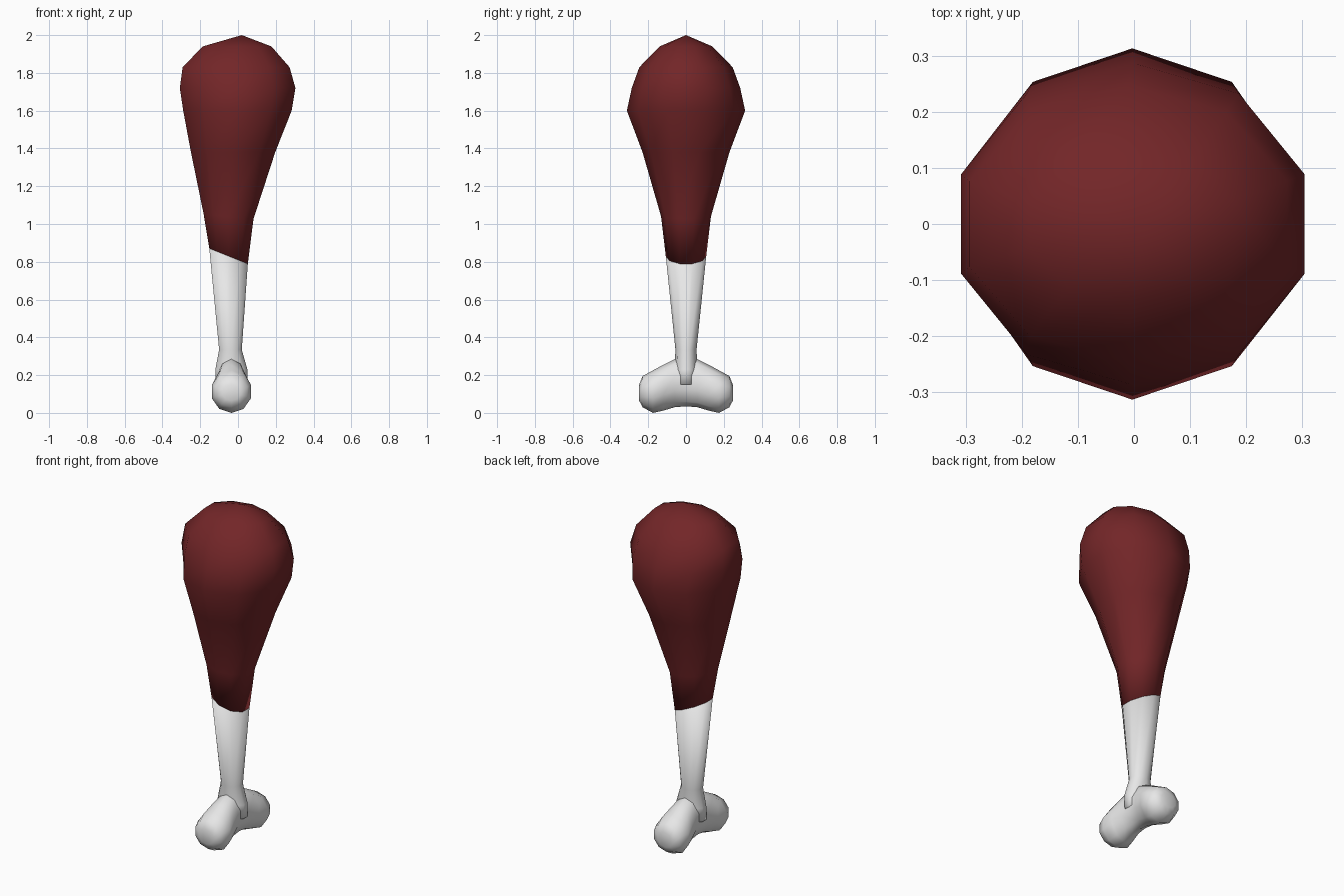
import bpy, bmesh, math

if "Cube" in bpy.data.objects:
    bpy.data.objects.remove(bpy.data.objects["Cube"])


def material(name, rgb):
    m = bpy.data.materials.new(name)
    m.diffuse_color = (*rgb, 1)
    m.use_nodes = True
    m.node_tree.nodes["Principled BSDF"].inputs["Base Color"].default_value = m.diffuse_color
    return m


meat_red = material("meat red", (0.17, 0.019, 0.021))
bone_white = material("bone white", (0.8, 0.8, 0.8))


def loft(name, rings, mat, tip=None):
    """Skin a list of equal-length point rings; optional apex on the last ring."""
    bm = bmesh.new()
    loops = [[bm.verts.new(p) for p in r] for r in rings]
    n = len(loops[0])
    for a, b in zip(loops, loops[1:]):
        for i in range(n):
            j = (i + 1) % n
            bm.faces.new((a[i], a[j], b[j], b[i]))
    if tip:
        t = bm.verts.new(tip)
        for i in range(n):
            bm.faces.new((loops[-1][i], loops[-1][(i + 1) % n], t))
    else:
        bm.faces.new(loops[-1])
    bm.faces.new(loops[0][::-1])
    bmesh.ops.recalc_face_normals(bm, faces=bm.faces)
    me = bpy.data.meshes.new(name)
    bm.to_mesh(me)
    bm.free()
    me.materials.append(mat)
    for p in me.polygons:
        p.use_smooth = True
    ob = bpy.data.objects.new(name, me)
    bpy.context.collection.objects.link(ob)
    return ob


def level_ring(z, cx, rx, ry, tilt=0.0):
    """Ten-sided ring around the leg, its height sloping along x."""
    pts = []
    for i in range(10):
        a = math.radians(18 + 36 * i)
        dx = rx * math.cos(a) / math.cos(math.radians(18))
        pts.append((cx + dx, ry * math.sin(a), z + tilt * dx))
    return pts


# Meat: pear-shaped body with a sloping lower edge
meat_rings = [(0.83, -0.05, 0.102, 0.107, -0.4), (1.04, -0.05, 0.132, 0.132, -0.1),
              (1.38, -0.026, 0.223, 0.23), (1.6, -0.003, 0.287, 0.313),
              (1.72, -0.002, 0.306, 0.287), (1.83, -0.01, 0.283, 0.247),
              (1.94, -0.005, 0.182, 0.14)]
loft("meat", [level_ring(*r) for r in meat_rings], meat_red, tip=(0.02, 0, 2.0))

# Bone shaft: meets the meat edge and flares into the knuckle
shaft_rings = [(0.15, -0.035, 0.085, 0.06), (0.23, -0.035, 0.085, 0.06),
               (0.335, -0.04, 0.06, 0.056), (0.83, -0.05, 0.102, 0.107, -0.4)]
loft("bone_shaft", [level_ring(*r) for r in shaft_rings], bone_white)

# Knuckle: two rounded lobes, lofted along y and mirrored
half = [(0.0, 0.035, 0.285, 0.07), (0.06, 0.03, 0.285, 0.077),
        (0.12, 0.012, 0.255, 0.092), (0.175, 0.0, 0.225, 0.105),
        (0.23, 0.03, 0.195, 0.085), (0.248, 0.065, 0.15, 0.048)]
sections = [(-y, lo, hi, rx) for y, lo, hi, rx in half[:0:-1]] + half
knuckle = []
for y, lo, hi, rx in sections:
    knuckle.append([(-0.035 + rx * math.cos(math.radians(36 * i + 18)) * 1.04, y,
                     (lo + hi) / 2 + (hi - lo) / 2 * math.sin(math.radians(36 * i + 18)))
                    for i in range(10)])
loft("bone_knuckle", knuckle, bone_white)
